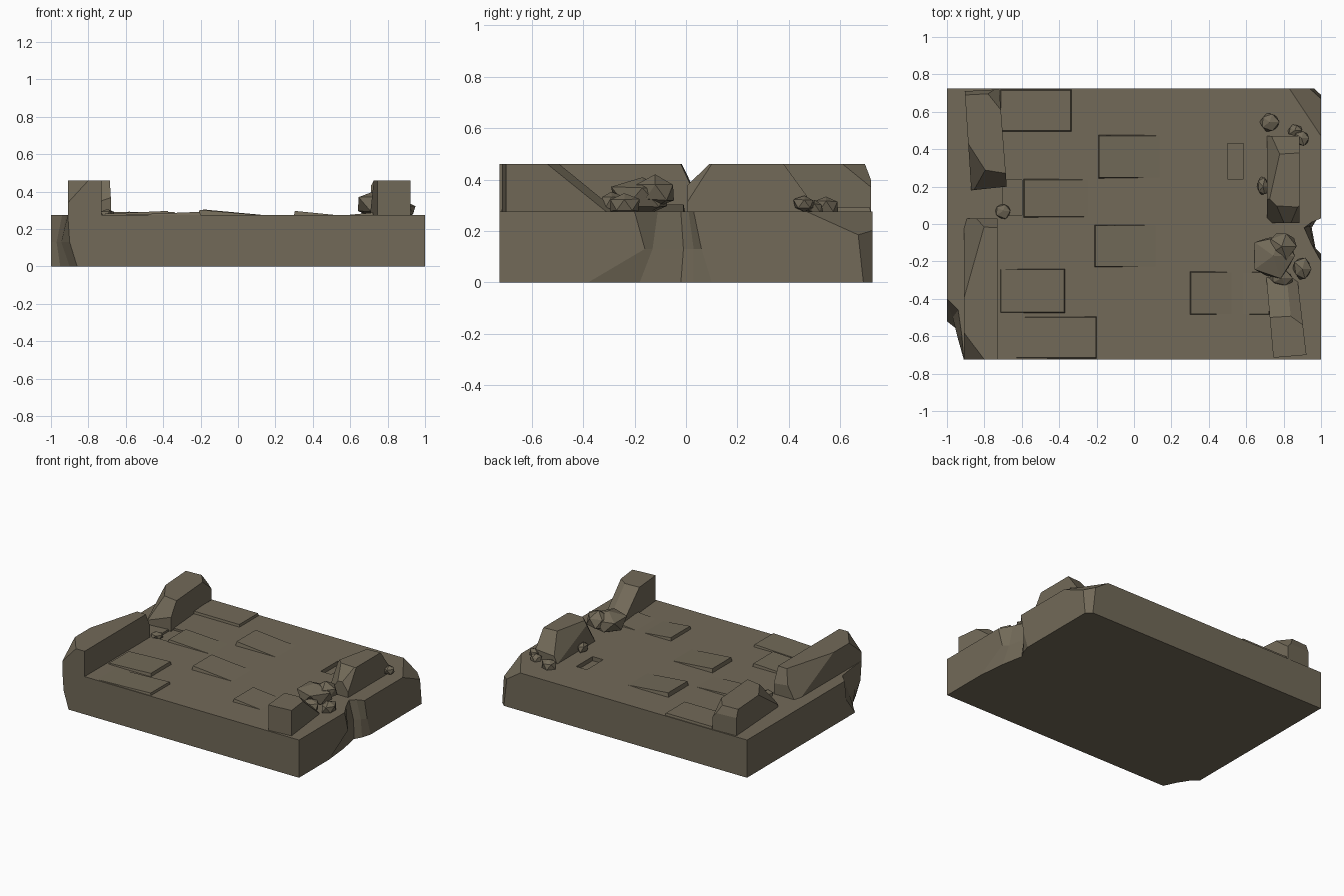
import bpy, bmesh, random
from mathutils import Vector

if "Cube" in bpy.data.objects:
    bpy.data.objects.remove(bpy.data.objects["Cube"])
random.seed(4)

stone = bpy.data.materials.new("weathered brown stone")
stone.diffuse_color = (0.168, 0.143, 0.098, 1)
stone.use_nodes = True
stone.node_tree.nodes["Principled BSDF"].inputs["Base Color"].default_value = stone.diffuse_color
H, Y, TOP = 0.275, 0.725, 0.46


def finish(bm, name):
    bmesh.ops.recalc_face_normals(bm, faces=bm.faces[:])
    me = bpy.data.meshes.new(name)
    bm.to_mesh(me)
    bm.free()
    me.materials.append(stone)
    ob = bpy.data.objects.new(name, me)
    bpy.context.collection.objects.link(ob)
    return ob


def loft(rings):
    """Solid from stacked rings of 3D points."""
    bm = bmesh.new()
    rs = [[bm.verts.new(p) for p in r] for r in rings]
    n = len(rs[0])
    bm.faces.new(rs[0][::-1])
    bm.faces.new(rs[-1])
    for a, b in zip(rs, rs[1:]):
        for i in range(n):
            j = (i + 1) % n
            bm.faces.new((a[i], a[j], b[j], b[i]))
    return bm


def chip(bm, a, b, c, keep):
    """Slice off everything beyond plane abc, keeping the side holding 'keep'."""
    a, b, c, keep = map(Vector, (a, b, c, keep))
    n = (b - a).cross(c - a).normalized()
    if n.dot(keep - a) > 0:
        n = -n
    res = bmesh.ops.bisect_plane(bm, geom=bm.verts[:] + bm.edges[:] + bm.faces[:],
                                 plane_co=a, plane_no=n, clear_outer=True)
    cut = [e for e in res["geom_cut"] if isinstance(e, bmesh.types.BMEdge)]
    bmesh.ops.holes_fill(bm, edges=cut)


def wall(name, foot, chips):
    bm = loft([[(x, y, z) for x, y in foot] for z in (H - 0.01, TOP)])
    cx, cy = (sum(p[i] for p in foot) / 4 for i in (0, 1))
    for c in chips:
        chip(bm, *c, (cx, cy, 0.33))
    return finish(bm, name)


# Base slab: broken front-left corner and cracked notch on the right side
# each entry: top, middle, bottom position (single entry = straight edge)
outline = [
    [(1, Y)], [(-1, Y)],
    [(-1, -.40), (-1, -.42), (-1, -.52)], [(-.94, -.46), (-.97, -.50), (-.95, -.56)],
    [(-.92, -.60), (-.945, -.60), (-.90, -.64)], [(-.91, -Y), (-.90, -Y), (-.86, -Y)],
    [(1, -Y)],
    [(1, -.20), (1, -.16), (1, -.38)], [(.95, -.11), (.965, -.13), (.98, -.18)],
    [(.91, -.02), (.94, -.01), (.95, -.02)], [(.95, .01), (.97, .03), (.98, .03)],
    [(1, .03), (1, .06), (1, .10)],
]
rings = [[(*p[min(k, len(p) - 1)], z) for p in outline] for k, z in ((2, 0), (1, .13), (0, H))]
bm = loft(rings)
chip(bm, (.83, Y, H), (1, .47, H), (1, Y, .16), (0, 0, .1))
chip(bm, (.93, Y, H), (1, .66, H), (1, .69, 0), (0, 0, .1))
slab = finish(bm, "base_slab")

# Small sunken gaps in the paving
for x0, x1, y0, y1, d in ((.50, .585, .24, .43, .03), (-.70, -.60, .045, .235, .015)):
    cutter = finish(loft([[(x0, y0, z), (x1, y0, z), (x1, y1, z), (x0, y1, z)]
                          for z in (H - d, H + .05)]), "gap_cutter")
    cutter.hide_render = True
    cutter.hide_set(True)
    m = slab.modifiers.new("gap", 'BOOLEAN')
    m.operation, m.object, m.solver = 'DIFFERENCE', cutter, 'EXACT'

# Tilted paving stones: x0, x1, y0, y1, left height, right height
tiles = [
    (-.72, -.33, .49, .724, .292, .292), (-.195, .20, .24, .48, .305, .27),
    (-.595, -.20, .03, .245, .293, .273), (-.215, .18, -.235, 0, .303, .27),
    (-.72, -.365, -.48, -.235, .282, .297), (.295, .56, -.49, -.25, .297, .272),
    (-.72, -.195, -.724, -.49, .272, .292), (.52, .73, -.49, -.25, .27, .288),
]
for x0, x1, y0, y1, zl, zr in tiles:
    q = .009
    finish(loft([
        [(x0, y0, .25), (x1, y0, .25), (x1, y1, .25), (x0, y1, .25)],
        [(x0 + q, y0 + q, zl), (x1 - q, y0 + q, zr), (x1 - q, y1 - q, zr), (x0 + q, y1 - q, zl)],
    ]), "paving_stone")

# Broken parapet walls
wall("left_front_wall", [(-.91, -Y), (-.73, -Y), (-.73, .03), (-.91, .03)], [
    ((-.91, -.01, TOP), (-.73, -.02, TOP), (-.8, .03, .36)),
    ((-.91, -.14, TOP), (-.80, -.01, TOP), (-.91, .02, .30)),
    ((-.91, -.40, TOP), (-.865, -.24, TOP), (-.91, -.20, .36)),
    ((-.91, -.58, TOP), (-.80, -Y, TOP), (-.91, -Y, .34)),
])
wall("left_back_wall", [(-.87, .18), (-.68, .20), (-.72, .72), (-.905, .71)], [
    ((-.87, .30, TOP), (-.68, .27, TOP), (-.8, .19, .33)),
    ((-.88, .42, TOP), (-.79, .28, TOP), (-.87, .22, .32)),
    ((-.80, .72, TOP), (-.72, .62, TOP), (-.72, .72, .37)),
    ((-.9, .69, TOP), (-.7, .70, TOP), (-.8, .72, .39)),
])
wall("right_back_wall", [(.71, .005), (.885, .005), (.885, .47), (.71, .47)], [
    ((.71, .10, TOP), (.885, .09, TOP), (.8, .01, .38)),
    ((.71, .15, TOP), (.80, .06, TOP), (.71, .05, .30)),
    ((.71, .37, TOP), (.885, .38, TOP), (.8, .47, .33)),
    ((.78, .38, TOP), (.74, .20, TOP), (.70, .30, .33)),
    ((.885, .10, TOP), (.83, .05, TOP), (.885, .01, .32)),
])
wall("right_front_wall", [(.745, -.715), (.922, -.70), (.87, -.26), (.705, -.26)], [
    ((.72, -.50, TOP), (.89, -.49, TOP), (.8, -.31, .31)),
    ((.89, -.53, TOP), (.82, -.48, TOP), (.88, -.33, .29)),
])

# Loose rubble: centre, half sizes
rubble = [
    ((.745, -.17, .33), (.13, .13, .085)), ((.79, -.12, .35), (.085, .08, .065)),
    ((.90, -.24, .30), (.055, .065, .05)), ((.725, .545, .295), (.055, .055, .045)),
    ((.895, .46, .305), (.045, .045, .035)), ((.69, .20, .30), (.035, .055, .04)),
    ((.86, .50, .29), (.04, .035, .03)), ((.79, -.29, .31), (.07, .045, .05)),
    ((-.70, .07, .28), (.05, .045, .03)),
]
for c, s in rubble:
    bm = bmesh.new()
    bmesh.ops.create_icosphere(bm, subdivisions=1, radius=1)
    for v in bm.verts:
        k = random.uniform(.85, 1.12)
        v.co = Vector([c[i] + v.co[i] * s[i] * k for i in range(3)])
        v.co.z = max(v.co.z, H - .02)
    finish(bm, "rubble_rock")
